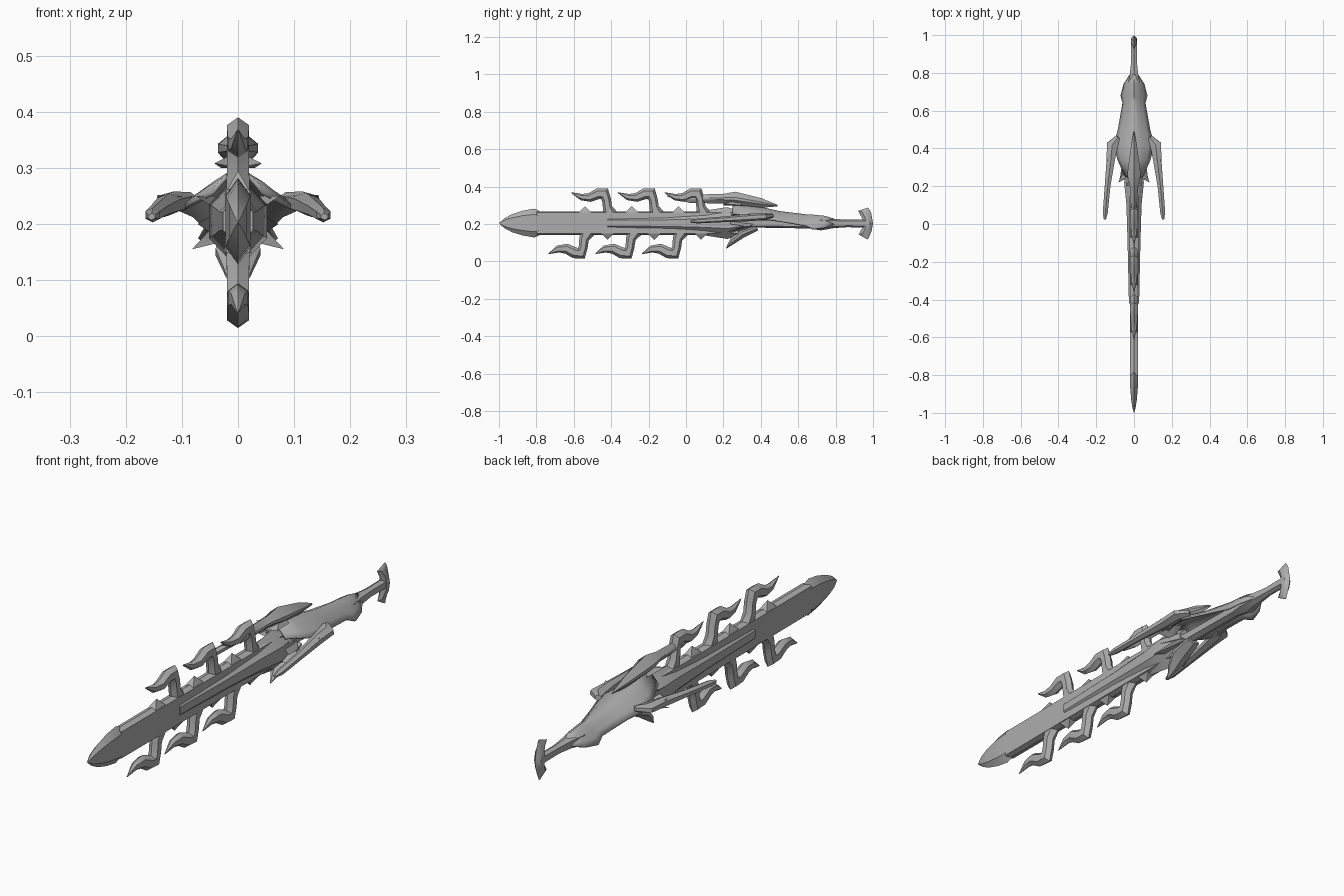
import bpy, bmesh, math
from mathutils import Vector

steel = bpy.data.materials.new("grey steel")
steel.diffuse_color = (0.42, 0.42, 0.42, 1)


def finish(name, bm, angle=35):
    bmesh.ops.recalc_face_normals(bm, faces=bm.faces)
    mesh = bpy.data.meshes.new(name)
    bm.to_mesh(mesh)
    bm.free()
    ob = bpy.data.objects.new(name, mesh)
    bpy.context.collection.objects.link(ob)
    mesh.materials.append(steel)
    bpy.ops.object.select_all(action='DESELECT')
    ob.select_set(True)
    bpy.context.view_layer.objects.active = ob
    bpy.ops.object.shade_smooth_by_angle(angle=math.radians(angle))
    return ob


def sweep(name, path, flat=0.5, dy=0.0, side=1):
    """Six-sided section along a path of (x, y, z, half thickness, half height)."""
    bm = bmesh.new()
    pos = [Vector((p[0] * side, p[1] + dy, p[2])) for p in path]
    rings = []
    for i, p in enumerate(path):
        t = pos[min(i + 1, len(pos) - 1)] - pos[max(i - 1, 0)]
        n = t.cross(Vector((1, 0, 0))).normalized()
        a = n.cross(t).normalized()
        hx, hn = p[3], p[4]
        shape = [(0, hn), (hx, hn * flat), (hx, -hn * flat),
                 (0, -hn), (-hx, -hn * flat), (-hx, hn * flat)]
        rings.append([bm.verts.new(pos[i] + a * u + n * v) for u, v in shape])
    for r, s in zip(rings, rings[1:]):
        for k in range(6):
            bm.faces.new((r[k], r[(k + 1) % 6], s[(k + 1) % 6], s[k]))
    bm.faces.new(rings[0])
    bm.faces.new(rings[-1])
    return finish(name, bm)


def pyramid(name, base, tip, side=1):
    """Spike from a small base polygon to a point."""
    bm = bmesh.new()
    b = [bm.verts.new((x * side, y, z)) for x, y, z in base]
    t = bm.verts.new((tip[0] * side, tip[1], tip[2]))
    bm.faces.new(b)
    for i in range(len(b)):
        bm.faces.new((b[i], b[(i + 1) % len(b)], t))
    return finish(name, bm, 20)


# Blade body, pointed tip and tapered raised ridge
sweep("blade", [(0, -0.8, 0.205, 0.021, 0.063), (0, 0.28, 0.205, 0.024, 0.063)], 0.88)
sweep("blade_tip", [(0, -0.998, 0.203, 0.001, 0.002), (0, -0.97, 0.204, 0.009, 0.027),
                    (0, -0.93, 0.204, 0.015, 0.048), (0, -0.87, 0.205, 0.02, 0.067),
                    (0, -0.81, 0.205, 0.022, 0.077), (0, -0.785, 0.205, 0.021, 0.066)], 0.6)
sweep("blade_ridge", [(0, -0.42, 0.205, 0.027, 0.045), (0, -0.1, 0.205, 0.034, 0.05),
                      (0, 0.1, 0.205, 0.04, 0.066), (0, 0.22, 0.205, 0.052, 0.085),
                      (0, 0.33, 0.21, 0.03, 0.05)], 0.35)

# Hooked teeth along both edges
upper = [(0, -0.405, 0.25, 0.021, 0.04), (0, -0.42, 0.29, 0.02, 0.025),
         (0, -0.425, 0.33, 0.02, 0.024), (0, -0.437, 0.362, 0.02, 0.034),
         (0, -0.47, 0.362, 0.02, 0.029), (0, -0.515, 0.342, 0.018, 0.024),
         (0, -0.56, 0.344, 0.012, 0.017), (0, -0.615, 0.368, 0.001, 0.002)]
lower = [(0, -0.525, 0.16, 0.021, 0.04), (0, -0.545, 0.12, 0.02, 0.026),
         (0, -0.55, 0.075, 0.02, 0.024), (0, -0.56, 0.043, 0.02, 0.034),
         (0, -0.595, 0.046, 0.02, 0.03), (0, -0.64, 0.068, 0.018, 0.027),
         (0, -0.685, 0.066, 0.012, 0.019), (0, -0.735, 0.041, 0.001, 0.002)]
for i in range(3):
    sweep("upper_hook", upper, dy=0.25 * i)
    sweep("lower_hook", lower, dy=0.25 * i)
    # Small barbs between the hooks
    for y, z, d in ((-0.29, 0.26, 1), (-0.42, 0.15, -1)):
        y += 0.25 * i - (0.25 if d > 0 else 0)
        pyramid("barb", [(-0.02, y - 0.035, z), (0.02, y - 0.035, z),
                         (0.02, y + 0.035, z), (-0.02, y + 0.035, z)], (0, y, z + 0.035 * d))

# Curved hollow head shell over the grip: (y, half width, centre z, edge z)
rows = [(0.79, 0.02, 0.225, 0.195), (0.74, 0.052, 0.24, 0.18), (0.68, 0.068, 0.246, 0.172),
        (0.64, 0.058, 0.248, 0.19), (0.5, 0.083, 0.265, 0.215), (0.42, 0.105, 0.283, 0.225),
        (0.34, 0.085, 0.292, 0.235), (0.25, 0.045, 0.297, 0.255)]
bm = bmesh.new()
grid = []
for y, w, zc, ze in rows:
    grid.append([bm.verts.new((w * k / 4, y, zc - (zc - ze) * abs(k / 4) ** 1.5))
                 for k in range(-4, 5)])
for r, s in zip(grid, grid[1:]):
    for k in range(8):
        bm.faces.new((r[k], r[k + 1], s[k + 1], s[k]))
shell = finish("head_shell", bm, 45)
mod = shell.modifiers.new("thickness", 'SOLIDIFY')
mod.thickness = 0.008
mod.offset = 0

# Crest fin above the head
sweep("crest", [(0, 0.49, 0.298, 0.002, 0.004), (0, 0.4, 0.312, 0.018, 0.026),
                (0, 0.26, 0.335, 0.036, 0.038), (0, 0.2, 0.335, 0.022, 0.026),
                (0, 0.02, 0.335, 0.012, 0.022), (0, -0.1, 0.35, 0.002, 0.004)], 0.2)

# Side horns, spikes and jaw fins
for s in (-1, 1):
    sweep("side_horn", [(0.085, 0.46, 0.245, 0.012, 0.012), (0.115, 0.42, 0.24, 0.03, 0.018),
                        (0.123, 0.34, 0.235, 0.022, 0.02), (0.14, 0.2, 0.225, 0.015, 0.015),
                        (0.152, 0.06, 0.216, 0.013, 0.013), (0.154, 0.025, 0.213, 0.006, 0.006)],
          side=s)
    pyramid("horn_spike", [(0.1, 0.45, 0.235), (0.13, 0.39, 0.225), (0.1, 0.37, 0.25)],
            (0.144, 0.325, 0.252), s)
    pyramid("collar_spike", [(0.02, 0.36, 0.2), (0.05, 0.33, 0.185), (0.02, 0.25, 0.23)],
            (0.072, 0.235, 0.2), s)
    pyramid("jaw_fin", [(0.015, 0.37, 0.19), (0.05, 0.33, 0.19), (0.02, 0.25, 0.17)],
            (0.082, 0.22, 0.155), s)
    pyramid("cheek_spike", [(0.04, 0.36, 0.25), (0.06, 0.34, 0.25), (0.03, 0.28, 0.22)],
            (0.075, 0.24, 0.25), s)
    pyramid("brow_spike", [(0, 0.28, 0.33), (0.03, 0.3, 0.3), (0, 0.2, 0.3)],
            (0.042, 0.2, 0.308), s)
sweep("chin_fin", [(0, 0.38, 0.18, 0.03, 0.015), (0, 0.3, 0.15, 0.04, 0.024),
                   (0, 0.25, 0.11, 0.022, 0.018), (0, 0.215, 0.07, 0.001, 0.002)], 0.3)

# Grip and flared pommel
sweep("grip", [(0, 0.25, 0.205, 0.03, 0.035), (0, 0.36, 0.205, 0.022, 0.024),
               (0, 0.66, 0.2, 0.022, 0.024), (0, 0.72, 0.2, 0.035, 0.034),
               (0, 0.79, 0.203, 0.022, 0.025), (0, 0.86, 0.203, 0.015, 0.02),
               (0, 0.97, 0.203, 0.015, 0.022)], 0.6)
sweep("pommel", [(0, 0.975, 0.285, 0.002, 0.004), (0, 0.955, 0.265, 0.008, 0.035),
                 (0, 0.968, 0.235, 0.014, 0.026), (0, 0.972, 0.203, 0.016, 0.028),
                 (0, 0.968, 0.172, 0.014, 0.026), (0, 0.955, 0.147, 0.008, 0.032),
                 (0, 0.972, 0.12, 0.002, 0.004)], 0.4)
